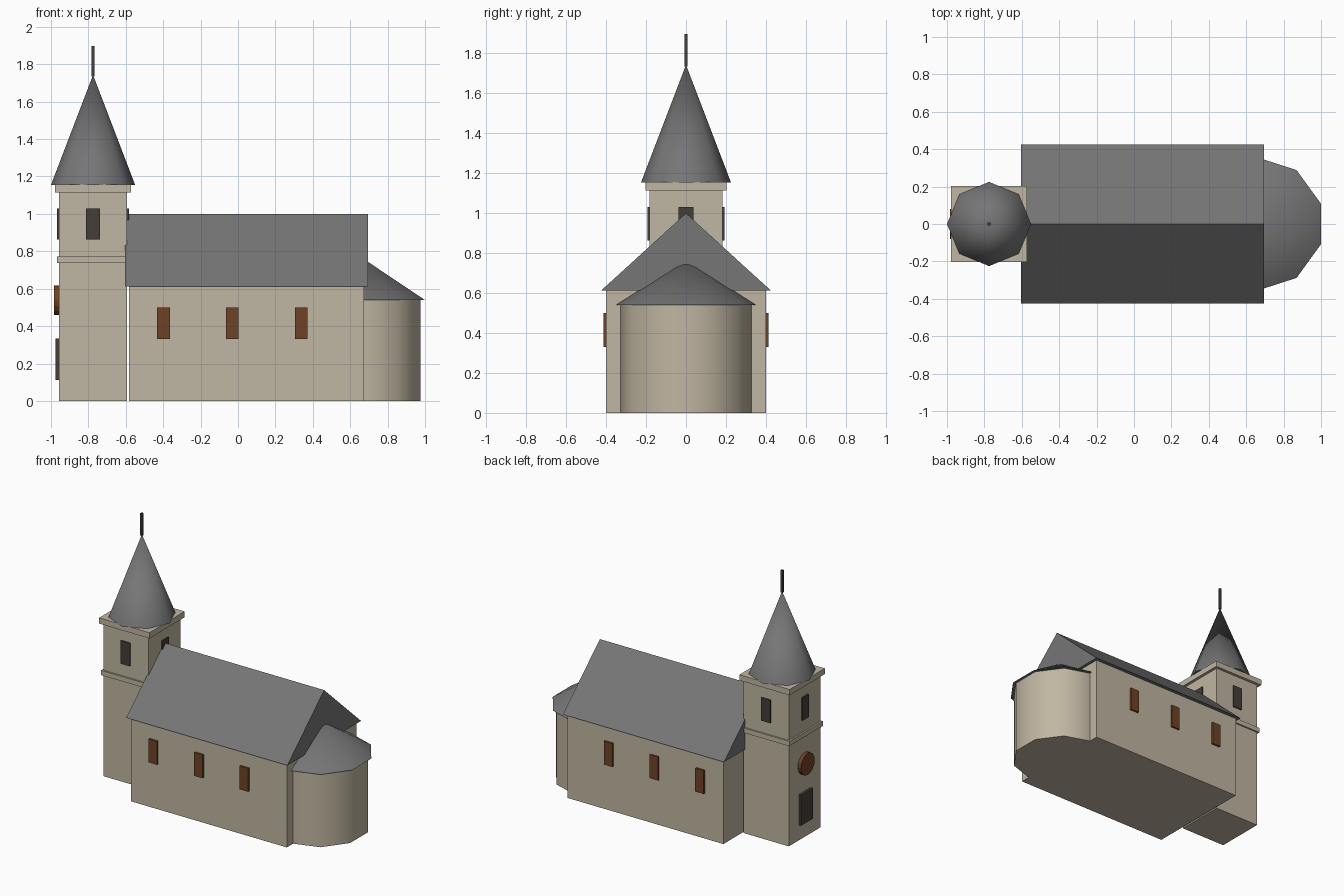
import bpy, bmesh, math
from mathutils import Matrix

if "Cube" in bpy.data.objects:
    bpy.data.objects.remove(bpy.data.objects["Cube"])


def material(name, rgb):
    m = bpy.data.materials.new(name)
    m.diffuse_color = (*rgb, 1)
    m.use_nodes = True
    m.node_tree.nodes["Principled BSDF"].inputs["Base Color"].default_value = m.diffuse_color
    return m


PLASTER = material("beige plaster", (0.53, 0.47, 0.36))
SLATE = material("grey slate", (0.18, 0.18, 0.185))
GLASS = material("brown glass", (0.16, 0.055, 0.018))
DARK = material("dark wood", (0.06, 0.048, 0.042))


def finish(name, bm, mat, smooth=False):
    bmesh.ops.recalc_face_normals(bm, faces=bm.faces)
    me = bpy.data.meshes.new(name)
    bm.to_mesh(me)
    bm.free()
    me.materials.append(mat)
    ob = bpy.data.objects.new(name, me)
    bpy.context.collection.objects.link(ob)
    if smooth:
        bpy.ops.object.select_all(action='DESELECT')
        ob.select_set(True)
        bpy.context.view_layer.objects.active = ob
        bpy.ops.object.shade_smooth_by_angle(angle=math.radians(50))
    return ob


def box(name, x, y, z, mat):
    """Box from (min, max) pairs."""
    bm = bmesh.new()
    bmesh.ops.create_cube(bm, size=1)
    for v in bm.verts:
        for i, (a, b) in enumerate((x, y, z)):
            v.co[i] = a if v.co[i] < 0 else b
    return finish(name, bm, mat)


def cone(name, x, z0, z1, r0, r1, sides, turn, mat):
    """Vertical cone or cylinder, first corner at angle turn."""
    bm = bmesh.new()
    ring = [bm.verts.new((x + r0 * math.cos(turn + math.tau * i / sides),
                          r0 * math.sin(turn + math.tau * i / sides), z0)) for i in range(sides)]
    bm.faces.new(ring)
    if r1:
        top = [bm.verts.new((x + (v.co.x - x) * r1 / r0, v.co.y * r1 / r0, z1)) for v in ring]
        bm.faces.new(top)
    else:
        tip = bm.verts.new((x, 0, z1))
    for i in range(sides):
        j = (i + 1) % sides
        bm.faces.new((ring[i], ring[j], top[j], top[i]) if r1 else (ring[i], ring[j], tip))
    return finish(name, bm, mat, True)


TX = -0.775  # tower axis


def tower_block(name, h, z0, z1):
    box(name, (TX - h, TX + h), (-h, h), (z0, z1), PLASTER)


# Tower with string course, cornice, spire and finial
tower_block("tower", 0.182, 0, 1.12)
tower_block("tower_band", 0.194, 0.738, 0.773)
tower_block("tower_cornice", 0.203, 1.115, 1.157)
cone("spire", TX, 1.155, 1.743, 0.225, 0, 8, 0, SLATE)
box("finial", (TX - 0.008, TX + 0.008), (-0.008, 0.008), (1.735, 1.897), DARK)

# Belfry openings on all four tower sides
for s, side in ((-1, "a"), (1, "b")):
    out = sorted((s * 0.178, s * 0.192))
    box("belfry_window_y_" + side, (TX - 0.037, TX + 0.037), out, (0.863, 1.03), DARK)
    box("belfry_window_x_" + side, [TX + o for o in out], (-0.037, 0.037), (0.863, 1.03), DARK)

# Door and round window on the west face
box("door", (-0.976, -0.95), (-0.067, 0.067), (0.112, 0.335), DARK)
bm = bmesh.new()
bmesh.ops.create_cone(bm, cap_ends=True, segments=16, radius1=0.079, radius2=0.079, depth=0.03,
                      matrix=Matrix.Translation((-0.968, 0, 0.538)) @ Matrix.Rotation(math.pi / 2, 4, 'Y'))
finish("round_window", bm, GLASS)

# Nave with solid gable roof
box("nave", (-0.582, 0.674), (-0.4, 0.4), (0, 0.615), PLASTER)
bm = bmesh.new()
ends = [[bm.verts.new((x, y, z)) for y, z in ((-0.425, 0.613), (0.425, 0.613), (0, 1.0))]
        for x in (-0.604, 0.695)]
for e in ends:
    bm.faces.new(e)
for i in range(3):
    j = (i + 1) % 3
    bm.faces.new((ends[0][i], ends[0][j], ends[1][j], ends[1][i]))
finish("nave_roof", bm, SLATE)

# Nave windows on both sides
for i in range(3):
    x = -0.398 + 0.368 * i
    for s in (-1, 1):
        box(f"nave_window_{i}_{'front' if s < 0 else 'back'}", (x - 0.034, x + 0.034),
            sorted((s * 0.395, s * 0.414)), (0.33, 0.5), GLASS)

# Ten-sided apse
turn = math.radians(18)
cone("apse", 0.66, 0, 0.545, 0.333, 0.333, 10, turn, PLASTER)
cone("apse_roof", 0.66, 0.54, 0.767, 0.356, 0, 10, turn, SLATE)
